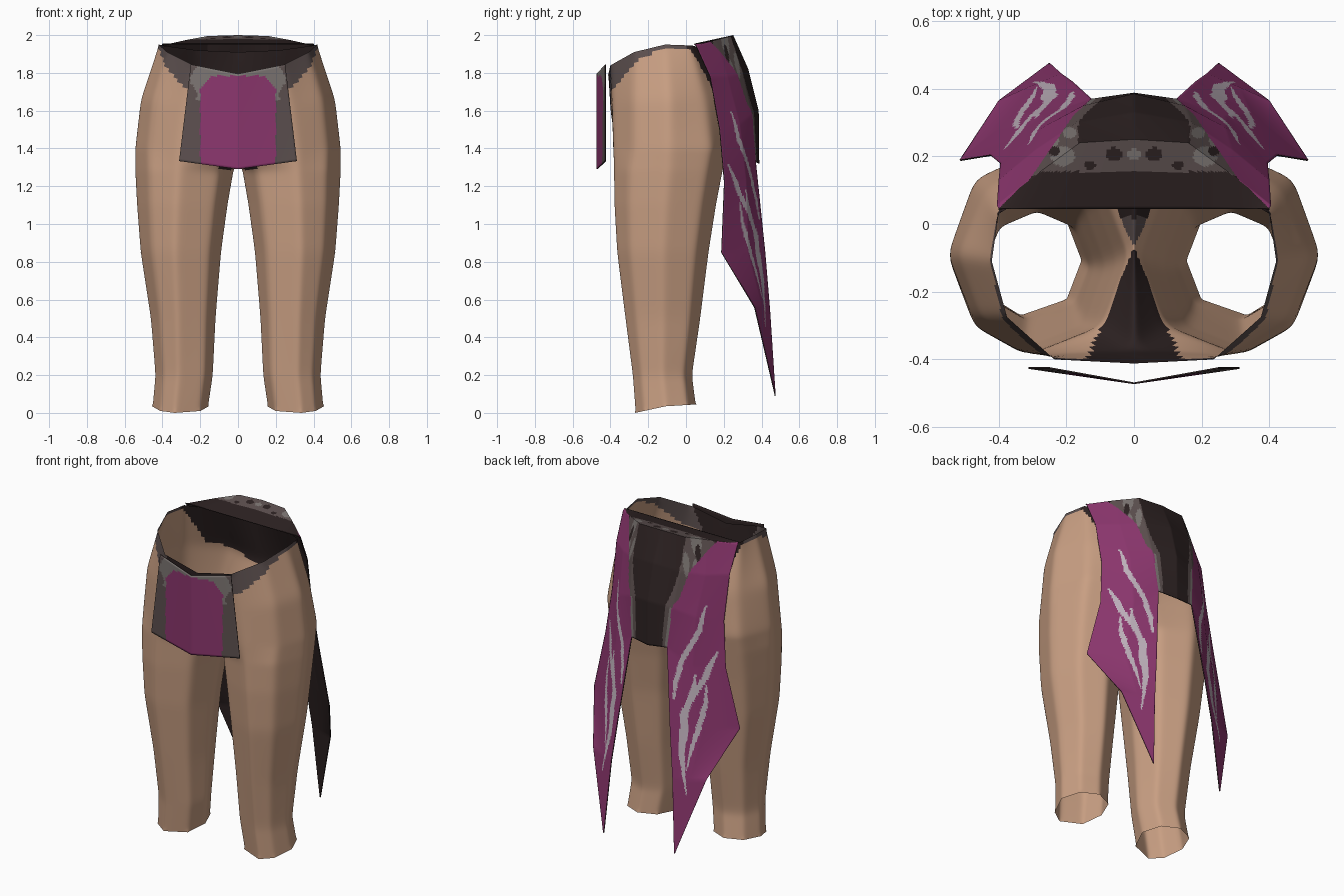
import bpy, bmesh, math

if "Cube" in bpy.data.objects:
    bpy.data.objects.remove(bpy.data.objects["Cube"])

def mat(name, c):
    m = bpy.data.materials.new(name)
    m.diffuse_color = (*c, 1)
    m.use_nodes = True
    m.node_tree.nodes["Principled BSDF"].inputs["Base Color"].default_value = m.diffuse_color
    return m

skin = mat("skin", (.58, .345, .225))
purple = mat("purple cloth", (.26, .037, .155))
grey = mat("grey brown trim", (.108, .08, .078))
pale = mat("light grey trim", (.2, .178, .168))
lilac = mat("pale streak", (.52, .44, .5))
dark = mat("dark lining", (.026, .016, .016))
MATS = [skin, purple, grey, pale, lilac, dark]
SKIN, PURPLE, GREY, PALE, LILAC, DARK = range(6)

def lerp_table(t, pts):
    """Piecewise linear lookup, pts sorted by first value."""
    if t <= pts[0][0]:
        return pts[0][1]
    for (a, va), (b, vb) in zip(pts, pts[1:]):
        if t <= b:
            return va + (vb - va) * (t - a) / (b - a)
    return pts[-1][1]

def make_object(name, bm, lining=0):
    me = bpy.data.meshes.new(name)
    bm.to_mesh(me)
    bm.free()
    for m in MATS:
        me.materials.append(m)
    ob = bpy.data.objects.new(name, me)
    bpy.context.collection.objects.link(ob)
    bpy.context.view_layer.objects.active = ob
    ob.select_set(True)
    bpy.ops.object.shade_smooth_by_angle(angle=math.radians(75))
    ob.select_set(False)
    if lining:  # dark inner side of the cloth
        so = ob.modifiers.new("lining", 'SOLIDIFY')
        so.thickness = lining
        so.offset = -1
        so.material_offset = so.material_offset_rim = 10
    return ob

def sheet(name, nu, nv, point, colour, keep=lambda u, v: True):
    """Fine grid over point(u, v) with a painted colour per face."""
    bm = bmesh.new()
    g = [[bm.verts.new(point(i / nu, j / nv)) for i in range(nu + 1)] for j in range(nv + 1)]
    for j in range(nv):
        for i in range(nu):
            u, v = (i + .5) / nu, (j + .5) / nv
            if keep(u, v):
                f = bm.faces.new((g[j][i], g[j][i+1], g[j+1][i+1], g[j+1][i]))
                f.material_index = colour(u, v, f.calc_center_median())
    bmesh.ops.delete(bm, geom=[v for v in bm.verts if not v.link_faces], context='VERTS')
    return make_object(name, bm, .005)

# --- legs and hips: eight-sided leg rings merging into one open waist ---
LEG = [(.02, .155, .455, -.27, .055), (.2, .13, .44, -.285, .035), (.5, .115, .465, -.325, .08),
       (.85, .085, .52, -.37, .125), (1.1, .05, .54, -.385, .165),
       (1.28, .018, .55, -.388, .2)]  # z, inner, outer, front, back
CROTCH = [(.55, -.09, 1.4), (.475, -.28, 1.4), (.31, -.388, 1.4), (0, -.375, 1.44),
          (0, -.07, 1.325), (0, .13, 1.4), (.27, .225, 1.4), (.47, .135, 1.4)]
# hip rings run front centre, front, front side, side, back side, back, back centre
HIPS = [[(0, -.4, 1.6), (.28, -.39, 1.62), (.45, -.28, 1.65), (.52, -.09, 1.66),
         (.435, .105, 1.66), (.22, .24, 1.65), (0, .22, 1.62)],
        [(0, -.412, 1.79), (.235, -.4, 1.84), (.375, -.275, 1.91), (.42, -.11, 1.95),
         (.4, .03, 1.945), (.22, .14, 1.92), (0, .18, 1.91)]]

def leg_ring(z, xi, xo, yf, yb):
    cx, cy, hx, hy = (xi + xo) / 2, (yf + yb) / 2, (xo - xi) / 2, (yb - yf) / 2
    pts = []
    for k in range(8):
        a = -k * math.pi / 4
        s = math.sin(a)
        x = cx + hx * math.cos(a) + (.03 if k == 2 else 0)
        zz = .035 + (.035 if s < 0 else .01) * s if z < .1 else z
        pts.append((x, cy + hy * s, zz))
    return pts

def body_colour(c):
    x, y, z = abs(c.x), c.y, c.z
    if z < 1.285:
        return SKIN
    # narrow gusset running from the crotch up the front and a little up the back
    if y < -.07 and x < max(.42 * (-.07 - y), .5 * (z - 1.38) if y < -.3 else 0):
        return DARK
    if -.07 < y < .1 and x < .45 * (y + .07):
        return GREY if y < .02 else DARK
    rim = lerp_table(y, [(-.412, 1.79), (-.4, 1.84), (-.275, 1.91), (-.11, 1.95)])
    if y > 0 and z > 1.6 + .25 * x and x < .34 + (z - 1.7) * .3:
        return DARK
    if z > rim - .03 - .1 * max(0, min(1, (-y - .22) / .16)):
        return GREY
    return SKIN

bm = bmesh.new()
for s in (1, -1):
    def ring(pts):
        return [bm.verts.new((s * x, y, z)) for x, y, z in pts]
    def quad(*v):
        return bm.faces.new(v if s > 0 else v[::-1])
    rings = [ring(leg_ring(*r)) for r in LEG] + [ring(CROTCH)]
    for lo, hi in zip(rings, rings[1:]):
        for k in range(8):
            n = (k + 1) % 8
            quad(lo[n], lo[k], hi[k], hi[n])
    top = rings[-1]
    rows = [[top[k] for k in (3, 2, 1, 0, 7, 6, 5)]] + [ring(h) for h in HIPS]
    for lo, hi in zip(rows, rows[1:]):
        for k in range(6):
            quad(lo[k], lo[k+1], hi[k+1], hi[k])
bmesh.ops.remove_doubles(bm, verts=bm.verts[:], dist=.0005)
bmesh.ops.subdivide_edges(bm, edges=bm.edges[:], cuts=13, use_grid_fill=True)
# soften the creases, leaving the open rims alone
inner = [v for v in bm.verts if not v.is_boundary]
for _ in range(10):
    bmesh.ops.smooth_vert(bm, verts=inner, factor=.5,
                          use_axis_x=True, use_axis_y=True, use_axis_z=True)
bmesh.ops.recalc_face_normals(bm, faces=bm.faces[:])
for f in bm.faces:
    f.material_index = body_colour(f.calc_center_median())
make_object("legs_and_hips", bm)

# --- rear drape: top band, dark centre panel and two long pointed tails ---
# each row: centre, seam, middle, outer edge
DRAPE = [[(0, .045, 1.955), (.18, .045, 1.955), (.3, .045, 1.955), (.4, .045, 1.955)],
         [(0, .25, 2.0), (.16, .24, 1.995), (.27, .16, 1.975), (.405, .055, 1.945)],
         [(0, .33, 1.82), (.17, .3, 1.8), (.29, .22, 1.78), (.4, .13, 1.78)],
         [(0, .385, 1.6), (.15, .35, 1.58), (.27, .285, 1.53), (.395, .18, 1.5)],
         [(0, .388, 1.32), (.125, .37, 1.33), (.27, .32, 1.23), (.425, .205, 1.22)],
         [(0, .4, .85), (.18, .42, .85), (.345, .33, .85), (.515, .19, .85)],
         [(0, .4, .55), (.215, .445, .55), (.31, .405, .55), (.4, .365, .56)],
         [(0, .4, .1), (.248, .475, .09), (.25, .475, .09), (.252, .475, .09)]]

def drape_point(u, v):
    c, r = abs(u * 6 - 3), v * 7
    i, j = min(int(c + 1e-6), 2), min(int(r + 1e-6), 6)
    a, b = c - i, r - j
    p = [(1-b) * ((1-a) * DRAPE[j][i][k] + a * DRAPE[j][i+1][k])
         + b * ((1-a) * DRAPE[j+1][i][k] + a * DRAPE[j+1][i+1][k]) for k in range(3)]
    return (p[0] if u > .5 else -p[0], p[1], p[2])

# streaks: (height, position from seam to outer edge), half thickness
STREAKS = [([(1.02, .08), (1.14, .14), (1.27, .3), (1.45, .58), (1.6, .64)], .06),
           ([(.45, .5), (.56, .32), (.71, .2), (.94, .24), (1.12, .48), (1.18, .52)], .07),
           ([(.98, .34), (1.05, .44), (1.17, .68), (1.32, .88)], .055),
           ([(.6, .36), (.7, .38), (.85, .44), (1.0, .6), (1.12, .66)], .045)]
SPOTS = [(.06, .205, .025, DARK), (0, .205, .02, PALE), (.235, .215, .016, DARK),
         (.21, .2, .035, PALE), (.25, .25, .03, PALE), (.13, .175, .016, DARK),
         (.29, .13, .018, DARK), (.19, .27, .02, PALE)]

def drape_colour(u, v, c):
    x, y, z = abs(c.x), c.y, c.z
    row = v * 7
    if row < 1 and y < .155 and x < .4 - (y - .045):
        return DARK
    edge = lerp_table(y, [(.045, .4), (.13, .31), (.23, .24), (.32, .18), (.37, .125)])
    if row < 4 and x < edge:
        if row > 1 and x < min(.165, edge - .03):
            return DARK
        for sx, sy, sr, col in SPOTS:
            if row < 2.5 and math.hypot(x - sx, (y - sy) * 1.2) < sr:
                return col
        return GREY if row < 3 or x < edge - .012 else PALE
    t = (abs(u * 6 - 3) - 1) / 2
    for pts, w in STREAKS:
        if pts[0][0] < z < pts[-1][0]:
            m = (z - pts[0][0]) / (pts[-1][0] - pts[0][0])
            if abs(t - lerp_table(z, pts)) < w * (.3 + math.sin(math.pi * m) * .7):
                return LILAC
    return PURPLE

sheet("rear_drape", 144, 168, drape_point, drape_colour,
      lambda u, v: v < 4 / 7 or abs(u * 6 - 3) > 1)

# --- front flap: shallow V-shaped cloth hanging clear of the hips ---
def flap_point(u, v):
    s = u * 2 - 1
    a = abs(s)
    z0, z1 = 1.795 + .05 * a, 1.29 + .043 * a
    return (s * (.312 - .062 * v), -.473 + .045 * a, z1 + (z0 - z1) * v)

def flap_colour(u, v, c):
    x, z = abs(c.x), c.z
    if x < .2 and z < 1.785 - max(0, x - .14) * 1.1:
        return PURPLE
    if z > 1.66 and x < .235 + .02 * math.sin(z * 40):
        return PALE
    return GREY

sheet("front_flap", 60, 40, flap_point, flap_colour)
